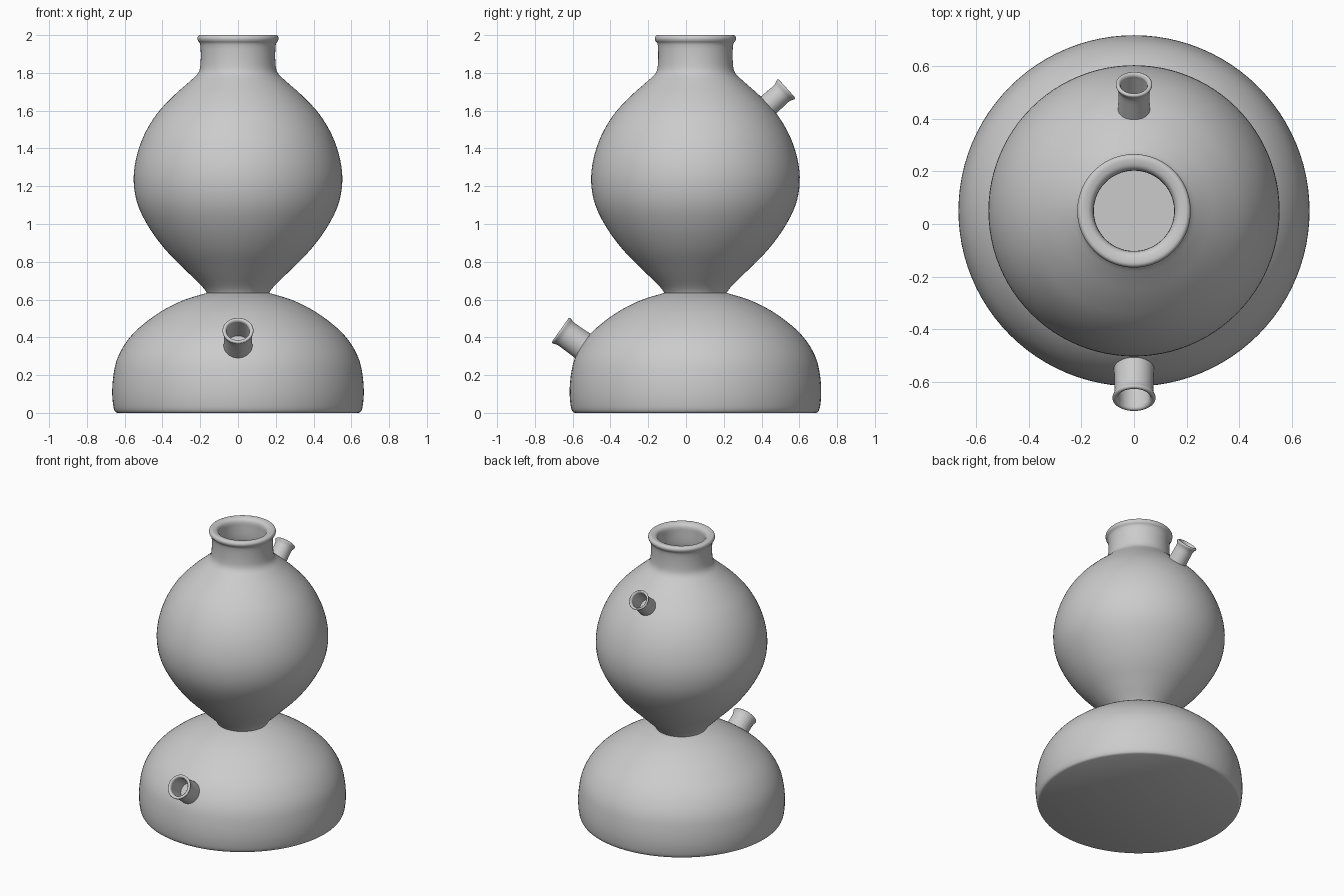
import bpy, bmesh, math
from mathutils import Vector

if "Cube" in bpy.data.objects:
    bpy.data.objects.remove(bpy.data.objects["Cube"])

AXIS_Y = 0.05


def smooth(pts, n=4):
    """Catmull-Rom curve through the profile points."""
    p = [Vector(q) for q in pts]
    p = [2 * p[0] - p[1]] + p + [2 * p[-1] - p[-2]]
    out = []
    for a, b, c, d in zip(p, p[1:], p[2:], p[3:]):
        for i in range(n):
            t = i / n
            out.append(0.5 * (2 * b + (c - a) * t + (2 * a - 5 * b + 4 * c - d) * t * t
                              + (3 * b - a - 3 * c + d) * t ** 3))
    return [tuple(q) for q in out] + [tuple(p[-2])]


def lathe(name, profile, origin, direction=(0, 0, 1), steps=96):
    """Revolve an (r, h) profile about its axis, then point the axis along direction."""
    bm = bmesh.new()
    vs = [bm.verts.new((r, 0, h)) for r, h in profile]
    es = [bm.edges.new(e) for e in zip(vs, vs[1:])]
    bmesh.ops.spin(bm, geom=vs + es, cent=(0, 0, 0), axis=(0, 0, 1),
                   angle=math.tau, steps=steps, use_duplicate=False)
    bmesh.ops.remove_doubles(bm, verts=bm.verts, dist=1e-5)
    bmesh.ops.recalc_face_normals(bm, faces=bm.faces)
    me = bpy.data.meshes.new(name)
    bm.to_mesh(me)
    bm.free()
    ob = bpy.data.objects.new(name, me)
    bpy.context.collection.objects.link(ob)
    ob.location = origin
    ob.rotation_mode = 'QUATERNION'
    ob.rotation_quaternion = Vector((0, 0, 1)).rotation_difference(Vector(direction).normalized())
    bpy.ops.object.select_all(action='DESELECT')
    ob.select_set(True)
    bpy.context.view_layer.objects.active = ob
    bpy.ops.object.shade_smooth_by_angle(angle=math.radians(40))
    return ob


# Domed base with a flat underside
dome = [(0.64, 0), (0.651, 0.008), (0.66, 0.035), (0.666, 0.1), (0.662, 0.18), (0.645, 0.27),
        (0.61, 0.347), (0.555, 0.42), (0.475, 0.49), (0.385, 0.55), (0.28, 0.6), (0.165, 0.635)]
lathe("base_dome", [(0, 0)] + smooth(dome) + [(0, 0.635)], (0, AXIS_Y, 0))

# Upper bulb: foot, body, neck and rolled rim, hollow inside
foot = [(0.165, 0.635), (0.178, 0.655), (0.205, 0.685)]
body = [(0.285, 0.763), (0.385, 0.865), (0.47, 0.98), (0.53, 1.1), (0.552, 1.22), (0.541, 1.34),
        (0.5, 1.465), (0.432, 1.58), (0.345, 1.675), (0.255, 1.755)]
neck = [(0.21, 1.8), (0.198, 1.855), (0.199, 1.945)]
rim = [(0.212, 1.97), (0.215, 1.985), (0.207, 1.998), (0.19, 2.0), (0.167, 1.993),
       (0.155, 1.975), (0.153, 1.94)]
inside = [(0.155, 1.85), (0.18, 1.79)] + [(r - 0.02, h) for r, h in reversed(body)] + [(0.18, 0.695), (0.154, 0.66)]
lathe("upper_bulb", [(0, 0.635)] + smooth(foot + body + neck + rim + inside) + [(0, 0.66)],
      (0, AXIS_Y, 0))


# Flared spouts, with the origin at the centre of the mouth
def spout(name, tip, direction, r_tube, r_lip, r_bore, length):
    outer = [(r_tube * 1.05, -length - 0.035), (r_tube, -length * 0.6), (r_tube, -0.035),
             (r_lip - 0.003, -0.016), (r_lip, -0.006), (r_lip - 0.006, 0),
             (r_bore + 0.006, -0.001), (r_bore, -0.01), (r_bore, -0.03), (r_bore, -length - 0.035)]
    lathe(name, smooth(outer, 3), tip, direction, 48)


spout("lower_front_spout", (0, -0.665, 0.439), (0, -0.816, 0.578), 0.074, 0.082, 0.061, 0.146)
spout("upper_back_spout", (0, 0.534, 1.717), (0, 0.743, 0.669), 0.059, 0.069, 0.051, 0.13)
